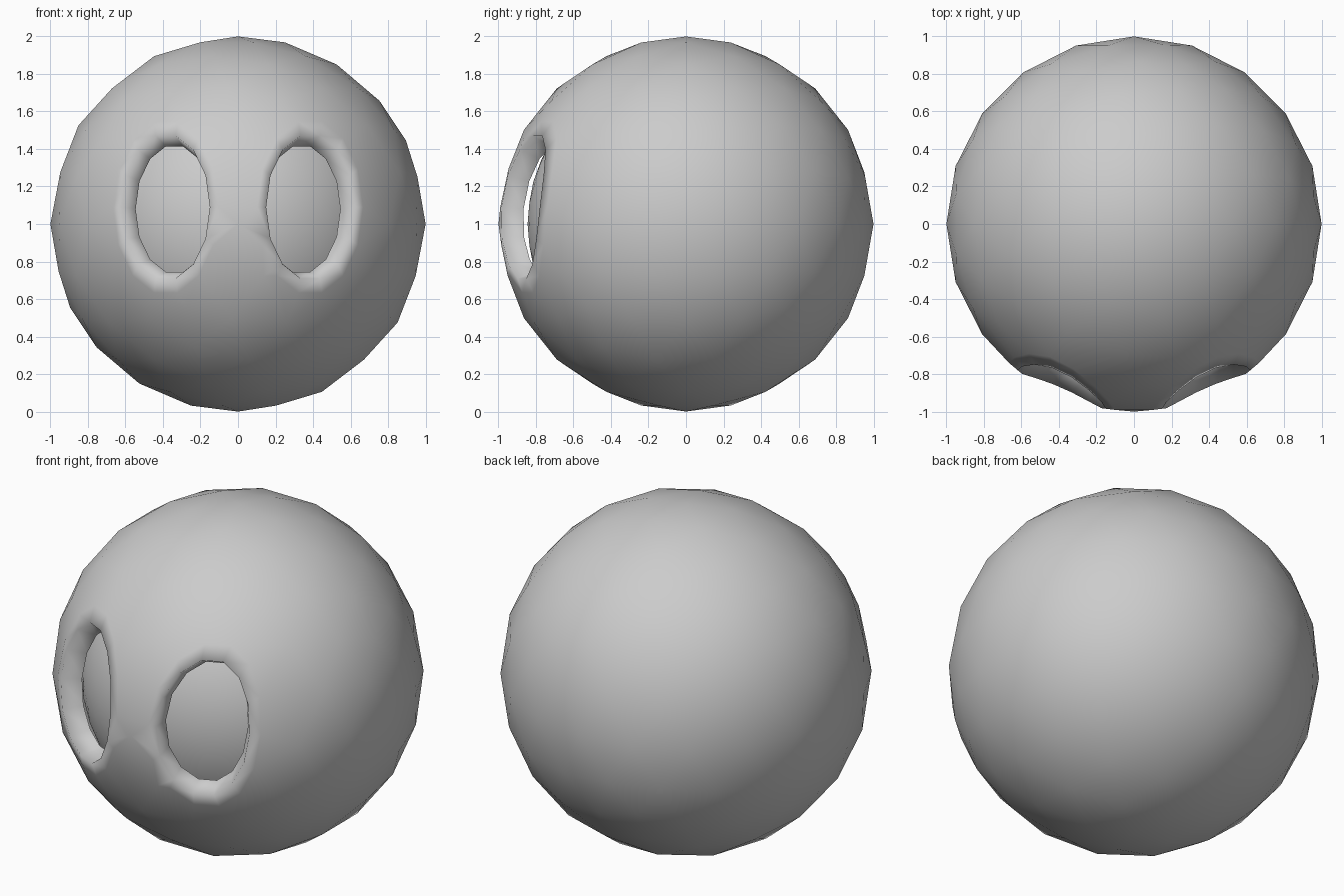
import bpy, bmesh, math
from mathutils import Vector

if "Cube" in bpy.data.objects:
    bpy.data.objects.remove(bpy.data.objects["Cube"])

CENTER = Vector((0, 0, 1))
EYE_X, EYE_Z = 0.385, 0.09      # eye opening centre, relative to the ball centre
EYE_A, EYE_B = 0.235, 0.39      # half width and half height
SEGMENTS = 14

grey = bpy.data.materials.new("plain grey")
grey.diffuse_color = (0.6, 0.6, 0.6, 1)
grey.use_nodes = True
grey.node_tree.nodes["Principled BSDF"].inputs["Base Color"].default_value = grey.diffuse_color


def finish(bm, name):
    bmesh.ops.translate(bm, verts=bm.verts, vec=CENTER)
    for f in bm.faces:
        f.smooth = True
    mesh = bpy.data.meshes.new(name)
    bm.to_mesh(mesh)
    bm.free()
    mesh.materials.append(grey)
    obj = bpy.data.objects.new(name, mesh)
    bpy.context.collection.objects.link(obj)
    return obj


def eye_ring(bm, side, scale):
    """Oval ring of points lying on the unit sphere's front."""
    ring = []
    for i in range(SEGMENTS):
        t = 2 * math.pi * i / SEGMENTS
        x = side * (EYE_X + EYE_A * scale * math.cos(t))
        z = EYE_Z + EYE_B * scale * math.sin(t)
        ring.append(bm.verts.new((x, -math.sqrt(1 - x * x - z * z), z)))
    return ring


# Outer shell: sphere points plus two rings around each eye opening
bm = bmesh.new()
bmesh.ops.create_icosphere(bm, subdivisions=3, radius=1)
bmesh.ops.delete(bm, geom=bm.faces[:] + bm.edges[:], context='EDGES_FACES')
near = [v for v in bm.verts if v.co.y < 0 and
        math.hypot((abs(v.co.x) - EYE_X) / EYE_A, (v.co.z - EYE_Z) / EYE_B) < 1.4]
bmesh.ops.delete(bm, geom=near, context='VERTS')
rims = []
for side in (-1, 1):
    rims.append(set(eye_ring(bm, side, 1.0)))
    eye_ring(bm, side, 1.2)
bmesh.ops.convex_hull(bm, input=bm.verts[:])

# Open the eye holes
holes = [f for f in bm.faces if any(all(v in rim for v in f.verts) for rim in rims)]
bmesh.ops.delete(bm, geom=holes, context='FACES')
bmesh.ops.recalc_face_normals(bm, faces=bm.faces[:])

# Rim walls running in towards the centre
edges = [e for e in bm.edges if e.is_boundary]
out = bmesh.ops.extrude_edge_only(bm, edges=edges)
for v in out["geom"]:
    if isinstance(v, bmesh.types.BMVert):
        v.co *= 0.88
bmesh.ops.recalc_face_normals(bm, faces=bm.faces[:])
if sum(f.normal.dot(f.calc_center_median()) for f in bm.faces) < 0:
    bmesh.ops.reverse_faces(bm, faces=bm.faces[:])
finish(bm, "outer_shell")

# Inner ball seen through the openings
bm = bmesh.new()
bmesh.ops.create_icosphere(bm, subdivisions=4, radius=0.845)
finish(bm, "inner_ball")
